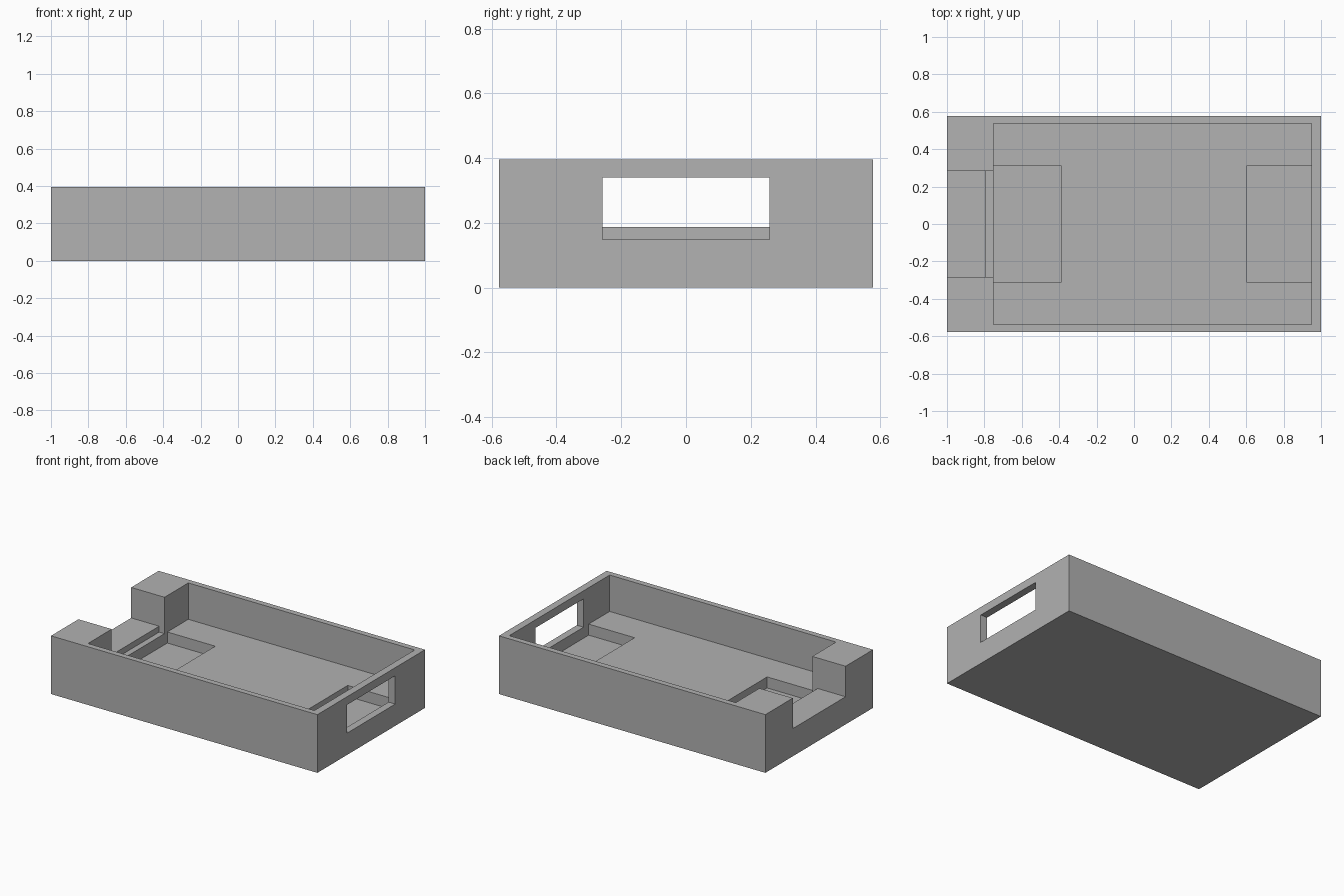
import bpy

cube = bpy.data.objects.get("Cube")
if cube:
    bpy.data.objects.remove(cube, do_unlink=True)

grey = bpy.data.materials.new("plain_grey")
grey.use_nodes = True
colour = (0.445, 0.445, 0.445, 1)
grey.diffuse_color = colour
grey.node_tree.nodes["Principled BSDF"].inputs["Base Color"].default_value = colour


def box(name, x, half_y, z):
    """Box spanning the x and z ranges, symmetric in y."""
    bpy.ops.mesh.primitive_cube_add(size=1, location=(sum(x) / 2, 0, sum(z) / 2))
    obj = bpy.context.object
    obj.name = name
    obj.scale = (x[1] - x[0], half_y * 2, z[1] - z[0])
    bpy.ops.object.transform_apply(location=True, rotation=False, scale=True)
    obj.data.materials.append(grey)
    return obj


HEIGHT, FLOOR, LEDGE, POCKET = 0.395, 0.148, 0.188, 0.073
ABOVE = HEIGHT + 0.2
INNER_RIGHT, INNER_LEFT = -0.75, 0.95

# Solid block that becomes the open tray
tray = box("tray_body", (-1, 1), 0.577, (0, HEIGHT))

# Volumes removed from the block
cutters = [
    box("main_cavity", (INNER_RIGHT, INNER_LEFT), 0.538, (FLOOR, ABOVE)),
    box("right_floor_pocket", (INNER_RIGHT, -0.39), 0.313, (POCKET, 0.25)),
    box("left_floor_pocket", (0.605, INNER_LEFT), 0.313, (POCKET, 0.25)),
    box("end_notch", (-1.1, -0.7), 0.283, (LEDGE, ABOVE)),
    box("notch_step", (-0.79, -0.7), 0.283, (FLOOR, 0.3)),
    box("end_window", (0.9, 1.1), 0.258, (FLOOR, 0.34)),
]

for cutter in cutters:
    cutter.hide_render = True
    mod = tray.modifiers.new(cutter.name, "BOOLEAN")
    mod.operation = "DIFFERENCE"
    mod.solver = "EXACT"
    mod.object = cutter
    bpy.context.view_layer.objects.active = tray
    bpy.ops.object.modifier_apply(modifier=mod.name)

for cutter in cutters:
    bpy.data.objects.remove(cutter, do_unlink=True)
